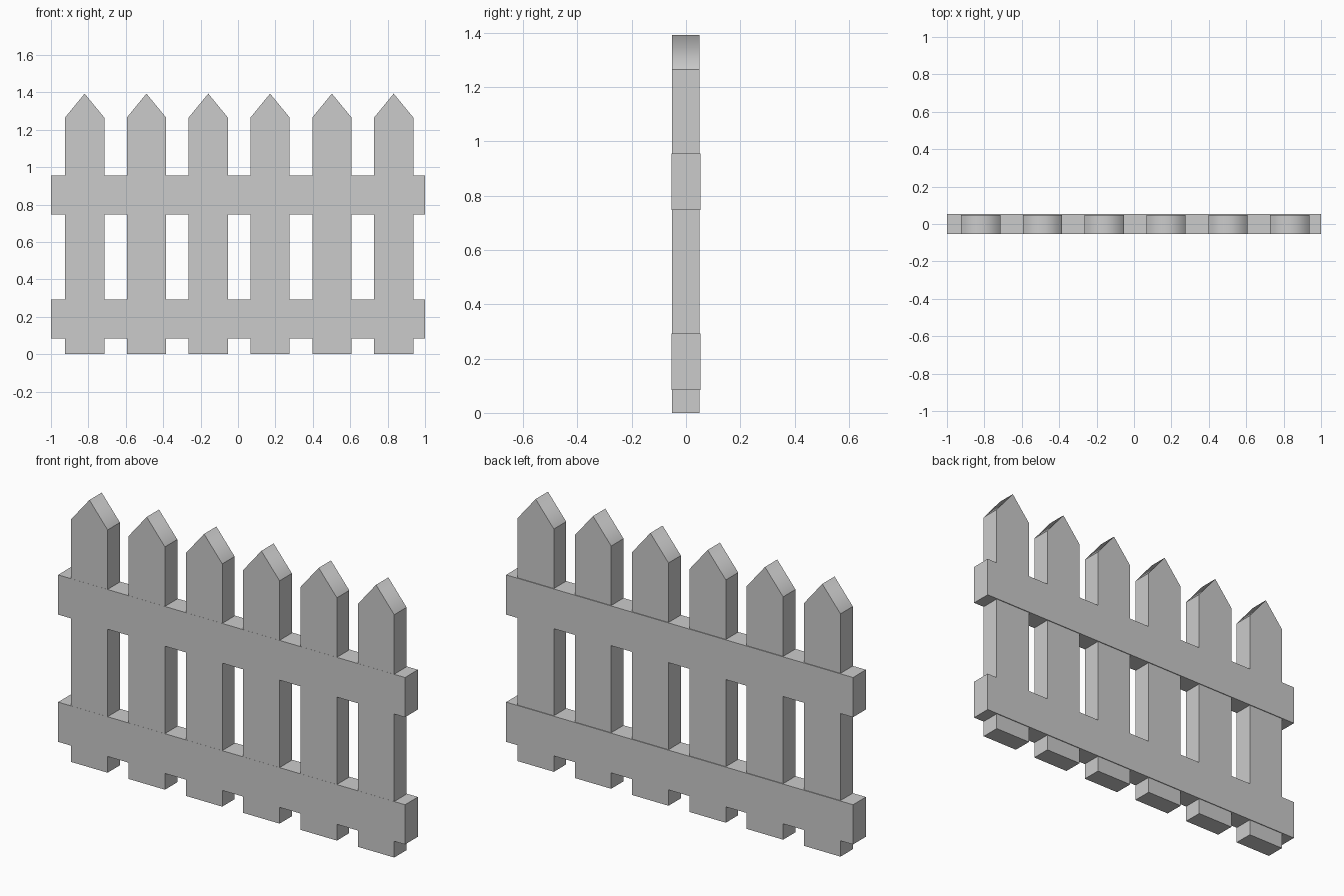
import bpy
import bmesh

if "Cube" in bpy.data.objects:
    bpy.data.objects.remove(bpy.data.objects["Cube"])


def extrude_profile(name, profile, y_front, y_back):
    """Solid prism from an x-z outline (counter-clockwise seen from -y)."""
    bm = bmesh.new()
    front = bm.faces.new([bm.verts.new((x, y_front, z)) for x, z in profile])
    ext = bmesh.ops.extrude_face_region(bm, geom=[front], use_keep_orig=True)
    verts = [g for g in ext["geom"] if isinstance(g, bmesh.types.BMVert)]
    bmesh.ops.translate(bm, vec=(0, y_back - y_front, 0), verts=verts)
    bmesh.ops.recalc_face_normals(bm, faces=bm.faces[:])
    # Only the ridge between two sloped tip faces is softened
    for face in bm.faces:
        face.smooth = face.normal.z > 0.3 and abs(face.normal.x) > 0.3
    for edge in bm.edges:
        edge.smooth = all(f.smooth for f in edge.link_faces)
    mesh = bpy.data.meshes.new(name)
    bm.to_mesh(mesh)
    bm.free()
    obj = bpy.data.objects.new(name, mesh)
    bpy.context.collection.objects.link(obj)
    return obj


# Pointed pickets
HALF = 0.105
PICKET = [(-HALF, 0), (HALF, 0), (HALF, 1.265), (0, 1.393), (-HALF, 1.265)]
for i in range(6):
    picket = extrude_profile(f"picket_{i + 1}", PICKET, -0.0525, 0.049)
    picket.location.x = -0.82 + 0.3305 * i

# Horizontal rails, almost flush with the pickets
for name, z0, z1 in (("lower_rail", 0.085, 0.292), ("upper_rail", 0.748, 0.955)):
    extrude_profile(name, [(-1, z0), (1, z0), (1, z1), (-1, z1)], -0.053, 0.053)
